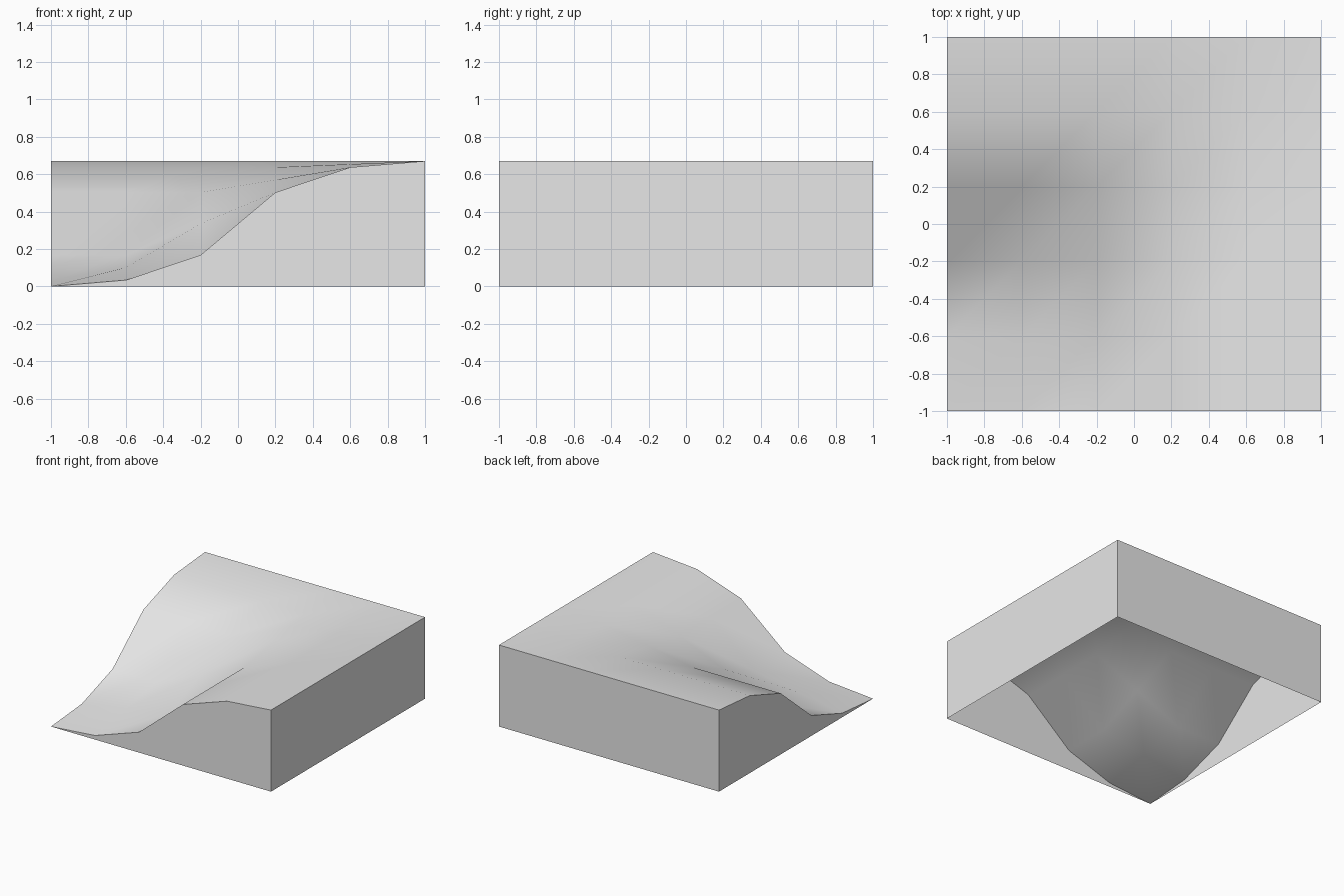
import bpy
import bmesh
import math

cube = bpy.data.objects.get("Cube")
if cube:
    bpy.data.objects.remove(cube, do_unlink=True)

HEIGHT = 0.67
STEPS = [0, 0.05, 0.25, 0.75, 0.95, 1]  # slope profile, foot to crest


def slope_height(x, y):
    """Two slopes meeting in a rounded inner corner."""
    i, j = (round((c + 1) / 0.4) for c in (x, y))
    level = STEPS[max(i, j)]
    if i == j and 0 < i < 5:
        level = (STEPS[i] + STEPS[i + 1]) / 2
    return HEIGHT * level


bm = bmesh.new()

# Sloping ground
bmesh.ops.create_grid(bm, x_segments=5, y_segments=5, size=1)
for v in bm.verts:
    v.co.z = slope_height(v.co.x, v.co.y)
for f in list(bm.faces):
    corners = sorted(f.verts, key=lambda v: v.co.x + v.co.y)
    bmesh.utils.face_split(f, corners[0], corners[-1])

# Side walls down to the floor, open underneath
rim = [e for e in bm.edges if e.is_boundary]
walls = bmesh.ops.extrude_edge_only(bm, edges=rim)
for item in walls["geom"]:
    if isinstance(item, bmesh.types.BMVert):
        item.co.z = 0
bmesh.ops.remove_doubles(bm, verts=bm.verts[:], dist=0.0001)
bmesh.ops.recalc_face_normals(bm, faces=bm.faces[:])
bm.normal_update()
if sum(f.normal.z for f in bm.faces) < 0:
    bmesh.ops.reverse_faces(bm, faces=bm.faces[:])

mesh = bpy.data.meshes.new("corner_slope_tile")
bm.to_mesh(mesh)
bm.free()
tile = bpy.data.objects.new("corner_slope_tile", mesh)
bpy.context.collection.objects.link(tile)

# Plain grey finish
grey = bpy.data.materials.new("light_grey")
grey.use_nodes = True
grey.diffuse_color = (0.8, 0.8, 0.8, 1)
grey.node_tree.nodes["Principled BSDF"].inputs["Base Color"].default_value = (0.8, 0.8, 0.8, 1)
mesh.materials.append(grey)

# Smooth ground, crisp rim
bpy.ops.object.select_all(action="DESELECT")
tile.select_set(True)
bpy.context.view_layer.objects.active = tile
bpy.ops.object.shade_smooth_by_angle(angle=math.radians(45))
